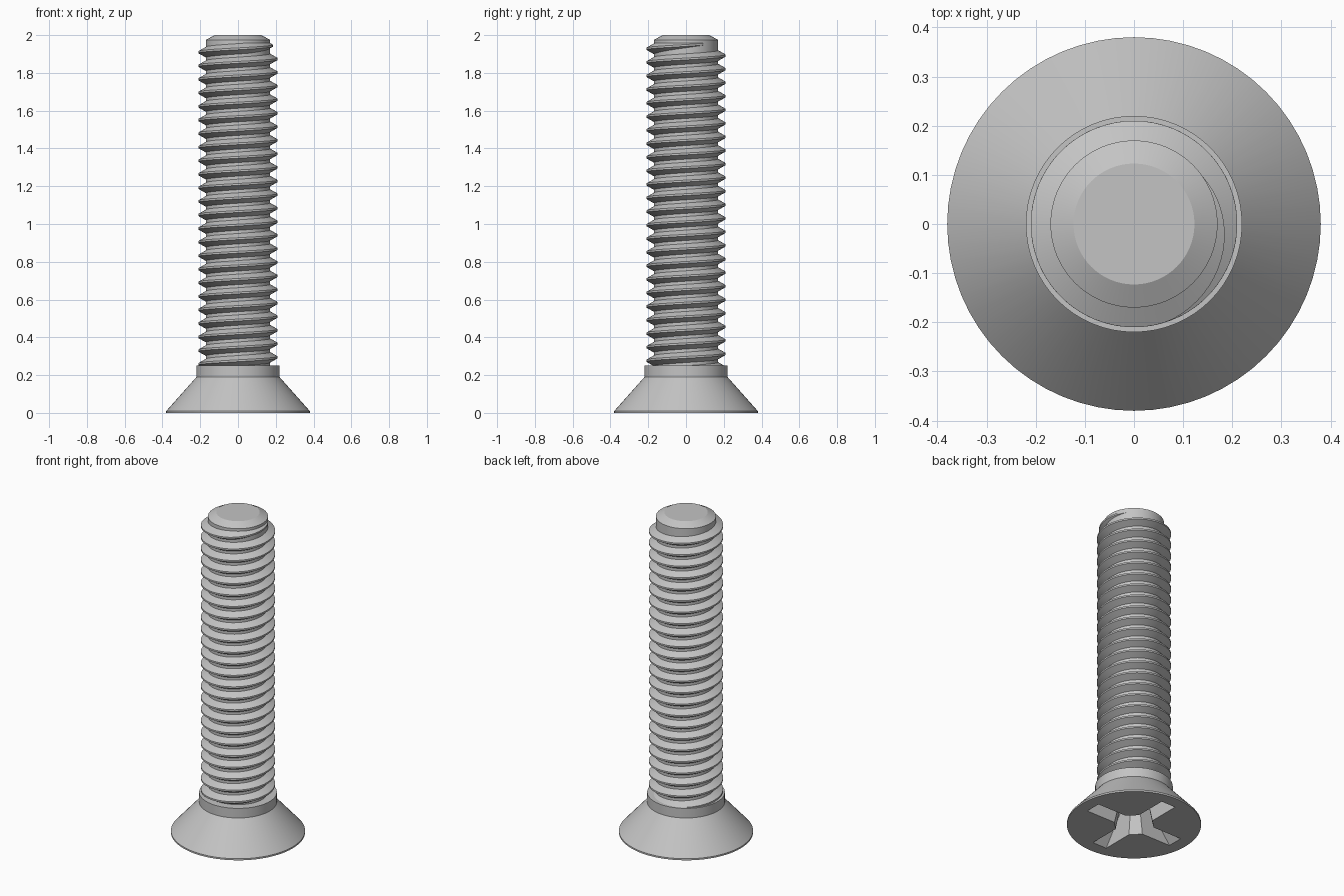
import bpy, bmesh
from math import pi, sin, cos, radians

SEG = 64
PITCH = 0.0718

cube = bpy.data.objects.get("Cube")
if cube:
    bpy.data.objects.remove(cube, do_unlink=True)

steel = bpy.data.materials.new("steel_grey")
steel.use_nodes = True
colour = (0.55, 0.55, 0.55, 1)
steel.diffuse_color = colour
steel.node_tree.nodes["Principled BSDF"].inputs["Base Color"].default_value = colour


def skin_rings(name, rings):
    """Join equal rings of points into a closed, capped solid."""
    bm = bmesh.new()
    loops = [[bm.verts.new(p) for p in ring] for ring in rings]
    for a, b in zip(loops, loops[1:]):
        for i in range(len(a)):
            j = (i + 1) % len(a)
            bm.faces.new((a[i], a[j], b[j], b[i]))
    bm.faces.new(loops[0][::-1])
    bm.faces.new(loops[-1])
    bmesh.ops.recalc_face_normals(bm, faces=bm.faces)
    mesh = bpy.data.meshes.new(name)
    bm.to_mesh(mesh)
    bm.free()
    mesh.materials.append(steel)
    obj = bpy.data.objects.new(name, mesh)
    bpy.context.collection.objects.link(obj)
    return obj


def activate(obj):
    bpy.ops.object.select_all(action='DESELECT')
    obj.select_set(True)
    bpy.context.view_layer.objects.active = obj


def circle(r, z):
    return [(r * cos(2 * pi * i / SEG), r * sin(2 * pi * i / SEG), z)
            for i in range(SEG)]


def cross(reach, half, inner, z):
    """Four-armed outline with cut inner corners."""
    arm = [(inner, -half), (reach, -half), (reach, half), (inner, half)]
    pts = []
    for k in range(4):
        c, s = cos(k * pi / 2), sin(k * pi / 2)
        pts += [(x * c - y * s, x * s + y * c, z) for x, y in arm]
    return pts


# Countersunk head, collar and threadless core
body = skin_rings("head_and_core", [circle(r, z) for r, z in (
    (0.38, 0), (0.38, 0.01), (0.22, 0.19), (0.22, 0.25),
    (0.17, 0.25), (0.17, 1.975), (0.123, 2.0))])

# Tapered cross recess in the underside of the head
cutter = skin_rings("recess_cutter", [
    cross(0.312, 0.05, 0.105, -0.01),
    cross(0.13, 0.032, 0.065, 0.2)])
cutter.hide_render = True
cut = body.modifiers.new("recess", 'BOOLEAN')
cut.operation = 'DIFFERENCE'
cut.solver = 'EXACT'
cut.object = cutter
activate(body)
bpy.ops.object.modifier_apply(modifier=cut.name)
bpy.data.objects.remove(cutter, do_unlink=True)

# Right-handed helical thread that fades out near the tip
start, end, fade = -2.4 * pi, 46.25 * pi, radians(115)
steps = int((end - start) / (2 * pi) * SEG)
sections = []
for i in range(steps + 1):
    a = start + (end - start) * i / steps
    z = 0.33 + PITCH * (a - pi) / (2 * pi)
    k = min(1, (end - a) / fade)
    crest = 0.166 + 0.044 * k
    base = 0.006 + 0.025 * k
    profile = ((0.164, -base), (crest, -0.005), (crest, 0.005), (0.164, base))
    sections.append([(r * cos(a), r * sin(a), z + dz) for r, dz in profile])
thread = skin_rings("thread", sections)

for obj in (body, thread):
    activate(obj)
    bpy.ops.object.shade_smooth_by_angle(angle=radians(25))
